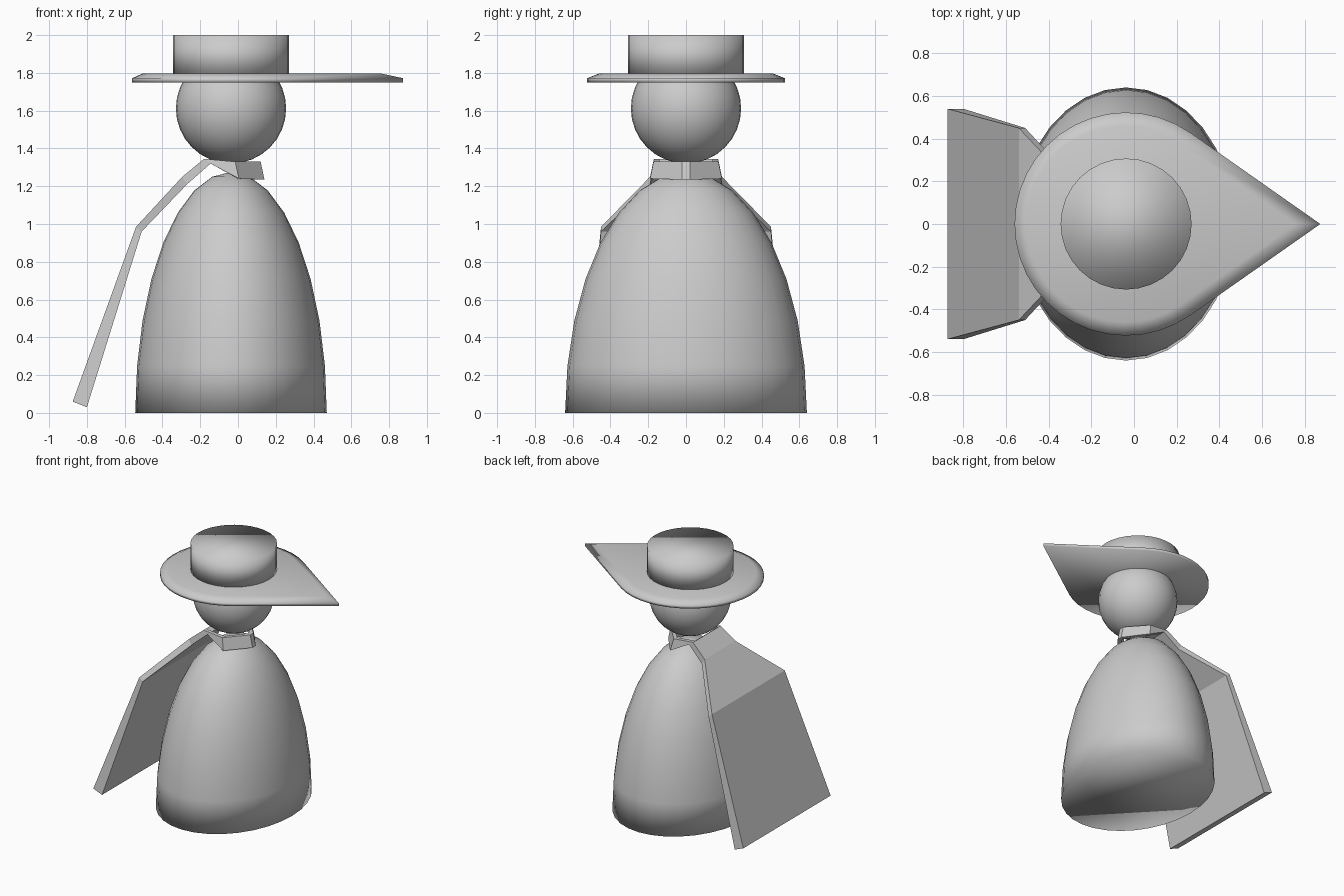
import bpy, bmesh
from math import sin, cos, pi, acos

if "Cube" in bpy.data.objects:
    bpy.data.objects.remove(bpy.data.objects["Cube"])

CX = -0.037  # shared axis of body, head and hat


def make(name, verts, faces, smooth):
    me = bpy.data.meshes.new(name)
    me.from_pydata(verts, [], faces)
    bm = bmesh.new()
    bm.from_mesh(me)
    bmesh.ops.remove_doubles(bm, verts=bm.verts, dist=1e-5)
    bmesh.ops.recalc_face_normals(bm, faces=bm.faces)
    for f in bm.faces:
        f.smooth = smooth
    bm.to_mesh(me)
    bm.free()
    ob = bpy.data.objects.new(name, me)
    bpy.context.collection.objects.link(ob)
    return ob


def loft(name, rings, smooth):
    """Skin equal-length closed rings and cap both ends."""
    n = len(rings[0])
    verts = [p for r in rings for p in r]
    faces = [(k * n + i, k * n + (i + 1) % n, (k + 1) * n + (i + 1) % n, (k + 1) * n + i)
             for k in range(len(rings) - 1) for i in range(n)]
    faces.append(tuple(range(n)))
    faces.append(tuple(range((len(rings) - 1) * n, len(rings) * n)))
    return make(name, verts, faces, smooth)


def ellipse(rx, ry, z, n=32):
    return [(CX + rx * cos(2 * pi * i / n), ry * sin(2 * pi * i / n), z) for i in range(n)]


# Robe body: half ellipsoid with a flat base
lat = [pi / 2 * k / 8 for k in range(8)] + [pi / 2 * 0.995]
loft("robe_body", [ellipse(0.507 * cos(a), 0.64 * cos(a), 1.275 * sin(a)) for a in lat], True)

# Head
bpy.ops.mesh.primitive_uv_sphere_add(segments=32, ring_count=16, radius=0.292,
                                     location=(CX, 0, 1.612))
head = bpy.context.object
head.name = "head"
bpy.ops.object.shade_smooth()

# Hat crown
loft("hat_crown", [ellipse(0.307, 0.307, z) for z in (1.78, 2.0)], True)

# Hat brim: disc drawn out to a point along +x, with a bevelled top edge
R, TIP = 0.523, 0.873
t = acos(R / (TIP - CX))
arc = [t + (2 * pi - 2 * t) * i / 28 for i in range(29)]
outline = [(TIP, 0)] + [(CX + R * cos(a), R * sin(a)) for a in arc]


def brim_ring(s, z):
    return [(-0.1 + (x + 0.1) * s, y * s, z) for x, y in outline]


loft("hat_brim", [brim_ring(1, 1.75), brim_ring(1, 1.772), brim_ring(0.88, 1.797)], True)

# Cape: rows of (outer x, z), (inner x, z), half width
rows = [((-0.18, 1.345), (-0.145, 1.32), 0.17),
        ((-0.295, 1.25), (-0.27, 1.21), 0.19),
        ((-0.54, 0.985), (-0.51, 0.96), 0.45),
        ((-0.875, 0.06), (-0.80, 0.03), 0.54)]
loft("cape", [[(o[0], -w, o[1]), (o[0], w, o[1]), (i[0], w, i[1]), (i[0], -w, i[1])]
              for o, i, w in rows], False)

# Collar straps: outer top, outer bottom, inner bottom, inner top per section
strap = [[(-0.18, 0.17, 1.345), (-0.145, 0.17, 1.32), (-0.145, 0.14, 1.32), (-0.18, 0.14, 1.345)],
         [(-0.015, 0.172, 1.33), (0.005, 0.19, 1.24), (0.0, 0.15, 1.24), (-0.02, 0.14, 1.33)],
         [(0.12, 0.02, 1.33), (0.14, 0.02, 1.235), (0.11, 0.01, 1.235), (0.09, 0.01, 1.33)],
         [(0.12, 0, 1.33), (0.14, 0, 1.235), (0.11, 0, 1.235), (0.09, 0, 1.33)]]
for side, s in (("left", 1), ("right", -1)):
    loft("collar_strap_" + side, [[(x, y * s, z) for x, y, z in q] for q in strap], False)
